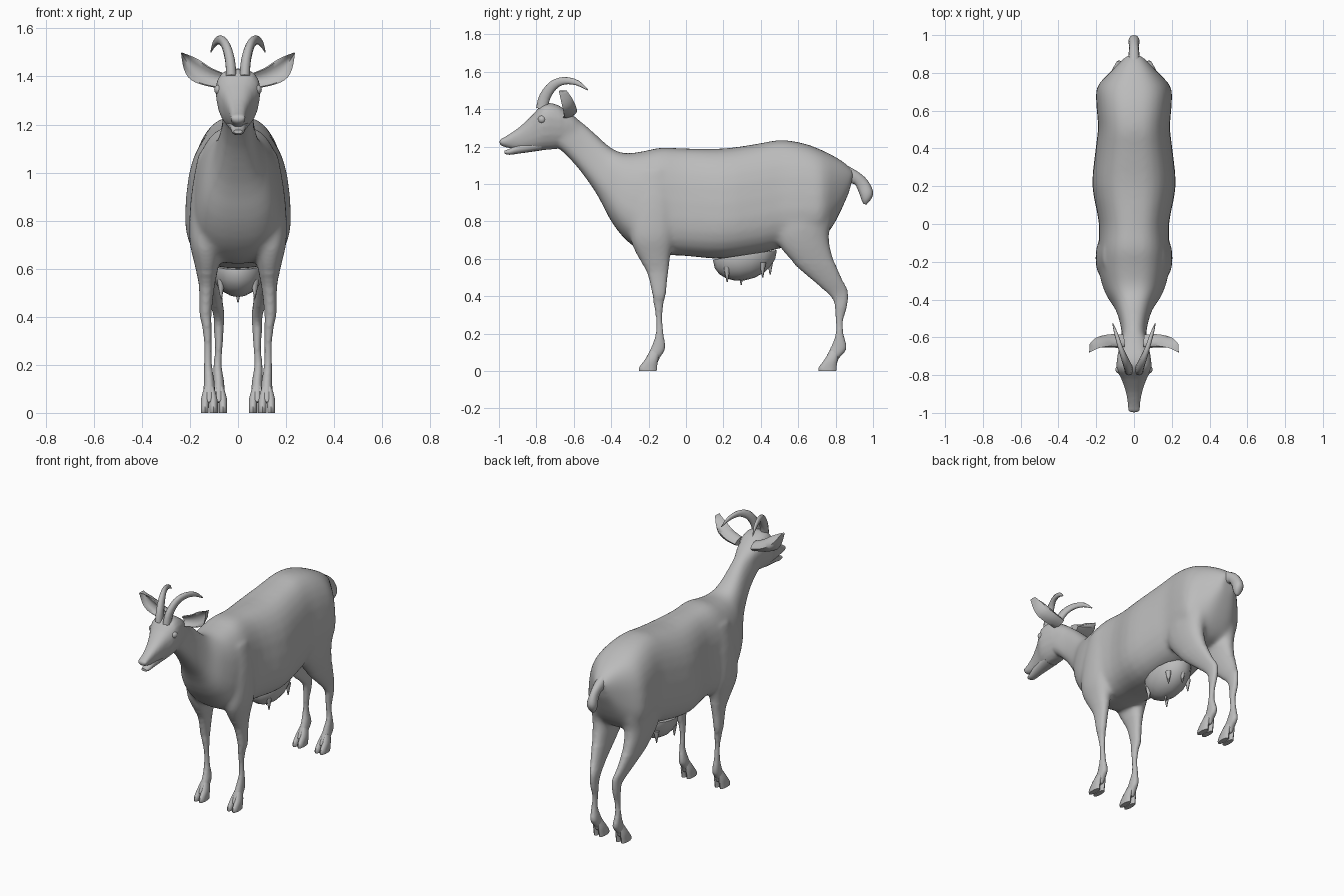
import bpy, bmesh, math
from mathutils import Vector

cube = bpy.data.objects.get("Cube")
if cube:
    bpy.data.objects.remove(cube)

coat = bpy.data.materials.new("coat grey")
coat.use_nodes = True
GREY = (0.5, 0.5, 0.5, 1)
coat.diffuse_color = GREY
coat.node_tree.nodes["Principled BSDF"].inputs["Base Color"].default_value = GREY


def pick(objects):
    bpy.ops.object.select_all(action='DESELECT')
    for obj in objects:
        obj.select_set(True)
    bpy.context.view_layer.objects.active = objects[0]


def finish(name, bm, angle=60):
    """Turn a bmesh into a smooth shaded, coloured object."""
    bmesh.ops.recalc_face_normals(bm, faces=bm.faces)
    mesh = bpy.data.meshes.new(name)
    bm.to_mesh(mesh)
    bm.free()
    mesh.materials.append(coat)
    obj = bpy.data.objects.new(name, mesh)
    bpy.context.collection.objects.link(obj)
    pick([obj])
    bpy.ops.object.shade_smooth_by_angle(angle=math.radians(angle))
    return obj


def spline(a, b, c, d, t):
    """Catmull-Rom blend between b and c."""
    return b + ((c - a) * t + (a * 2 - b * 5 + c * 4 - d) * t * t
                + (b * 3 - a - c * 3 + d) * t ** 3) * 0.5


def loft(name, rings, side=(1, 0, 0), sides=16, steps=3, cup=0.0, square=0.9, taper=0.0):
    """Skin through rings given as (edge point, opposite point, half width)."""
    side = Vector(side)
    last = len(rings) - 1
    smooth = []
    for i in range(last):
        four = [rings[max(0, min(last, i + k))] for k in (-1, 0, 1, 2)]
        for s in range(steps):
            smooth.append([spline(*(r[k] for r in four), s / steps) for k in range(3)])
    smooth.append(rings[-1])
    bm = bmesh.new()
    loops = []
    for a, b, width in smooth:
        loop = []
        for k in range(sides):
            ang = math.tau * k / sides
            c, s = math.cos(ang), math.sin(ang)
            c, s = (math.copysign(abs(v) ** square, v) for v in (c, s))
            loop.append(bm.verts.new((a + b) / 2 + (a - b) / 2 * c
                                     + side * (width * s * (1 + taper * c) - cup * c * c)))
        loops.append(loop)
    for low, high in zip(loops, loops[1:]):
        for k in range(sides):
            n = (k + 1) % sides
            bm.faces.new((low[k], low[n], high[n], high[k]))
    bm.faces.new(loops[0])
    bm.faces.new(loops[-1])
    return finish(name, bm)


def profile(rows, x=0):
    """Rings from side view rows: y, z, opposite y, opposite z, half width, extra x."""
    out = []
    for y, z, oy, oz, w, *dx in rows:
        px = x + (dx[0] if dx else 0)
        out.append((Vector((px, y, z)), Vector((px, oy, oz)), w))
    return out


# Trunk and neck, pear shaped in section
body = loft("body", profile([
    (-.62, 1.38, -.70, 1.21, .068), (-.52, 1.30, -.59, 1.10, .066),
    (-.41, 1.20, -.48, .95, .095), (-.33, 1.165, -.40, .80, .145),
    (-.23, 1.175, -.31, .69, .176), (-.13, 1.195, -.2, .63, .186),
    (0, 1.19, 0, .615, .182), (.2, 1.19, .2, .6, .217), (.38, 1.215, .4, .63, .2),
    (.5, 1.235, .52, .66, .187), (.62, 1.22, .64, .68, .196),
    (.73, 1.18, .73, .71, .19), (.84, 1.12, .80, .80, .11),
    (.90, 1.065, .87, .95, .045)]), sides=28, square=0.75, taper=-.12)
skin = [body]

# Head with a separate lower jaw
skin.append(loft("head", profile([
    (-.58, 1.35, -.61, 1.2, .06), (-.68, 1.42, -.67, 1.19, .082),
    (-.76, 1.43, -.77, 1.18, .09), (-.82, 1.37, -.83, 1.18, .064),
    (-.89, 1.305, -.89, 1.18, .042), (-.955, 1.26, -.94, 1.19, .032),
    (-.99, 1.24, -.985, 1.203, .03), (-1, 1.23, -.997, 1.215, .018)]),
    sides=20, square=.82, taper=.18))
loft("lower_jaw", profile([
    (-.78, 1.24, -.77, 1.18, .05), (-.89, 1.22, -.89, 1.163, .034),
    (-.94, 1.19, -.945, 1.156, .026), (-.97, 1.178, -.97, 1.162, .018)]))

# Short tail curling down
loft("tail", profile([
    (.84, 1.11, .85, 1.0, .035), (.92, 1.065, .9, 1.0, .028),
    (.97, 1.02, .92, .965, .025), (1, .96, .93, .94, .03),
    (.99, .92, .94, .91, .025), (.965, .89, .95, .893, .01)]), sides=12)

front_rows = [
    (-.24, 1.08, -.10, 1.08, .035, 0), (-.29, .9, -.06, .92, .06, .005),
    (-.30, .72, -.06, .74, .066, .008), (-.265, .62, -.08, .62, .052, 0),
    (-.21, .53, -.095, .53, .033, 0), (-.18, .41, -.108, .41, .025, .005),
    (-.175, .37, -.12, .36, .02, 0), (-.16, .28, -.127, .28, .016, -.005),
    (-.162, .2, -.12, .2, .017, -.005), (-.185, .13, -.11, .12, .023, -.01),
    (-.21, .08, -.14, .07, .024, -.01), (-.23, .045, -.15, .04, .02, -.01)]
hind_rows = [
    (.50, .98, .80, 1.0, .06, .02), (.46, .8, .79, .83, .085, .025),
    (.49, .68, .765, .72, .068, .035), (.59, .56, .79, .6, .046, .03),
    (.70, .465, .835, .49, .03, .015), (.78, .39, .865, .43, .023, 0),
    (.795, .34, .863, .35, .02, 0), (.80, .27, .84, .27, .016, 0),
    (.80, .2, .842, .2, .017, .005), (.775, .13, .86, .12, .023, 0),
    (.75, .08, .82, .07, .024, 0), (.73, .045, .81, .04, .02, 0)]
toe_rows = [
    (.06, .11, .11, .10, .012, .5), (.03, .06, .10, .06, .018, .9),
    (.0, .02, .095, .02, .017, 1), (0, 0, .093, 0, .017, 1)]


def mirror_x(rings, sign):
    flip = Vector((sign, 1, 1))
    return [(a * flip, b * flip, w) for a, b, w in rings]


for sign, label in ((1, "left"), (-1, "right")):
    # Legs, each ending in a cloven hoof
    for end, rows, x, toe_y in (("front", front_rows, .13, -.25),
                                ("hind", hind_rows, .08, .71)):
        skin.append(loft(f"{end}_leg_{label}", mirror_x(profile(rows, x), sign)))
        foot_x = x + rows[-1][-1]
        for toe, way in (("inner", -1), ("outer", 1)):
            shape = [(y + toe_y, z, oy + toe_y, oz, w, way * dx * .018)
                     for y, z, oy, oz, w, dx in toe_rows]
            loft(f"{end}_{toe}_hoof_{label}", mirror_x(profile(shape, foot_x), sign), sides=10)

    # Swept back horns, tapering along an arc
    horn = [(.028, -.77, 1.40, .032), (.033, -.755, 1.465, .03), (.05, -.71, 1.527, .026),
            (.073, -.65, 1.552, .02), (.095, -.58, 1.54, .014), (.113, -.525, 1.502, .003)]
    rings = []
    for i, (x, y, z, r) in enumerate(horn):
        before, after = horn[max(i - 1, 0)], horn[min(i + 1, len(horn) - 1)]
        run = Vector((0, after[1] - before[1], after[2] - before[2])).normalized()
        across = Vector((0, run.z, -run.y)) * r
        centre = Vector((x, y, z))
        rings.append((centre + across, centre - across, r * .7))
    loft(f"horn_{label}", mirror_x(rings, sign), sides=10)

    # Cupped leaf shaped ears: upper edge, lower edge, thickness
    ear = [((.05, -.605, 1.41), (.06, -.615, 1.35), .025),
           ((.11, -.605, 1.435), (.13, -.61, 1.36), .024),
           ((.155, -.61, 1.465), (.195, -.615, 1.385), .02),
           ((.195, -.62, 1.485), (.225, -.625, 1.43), .014),
           ((.235, -.64, 1.5), (.237, -.64, 1.497), .003)]
    rings = [(Vector(a), Vector(b), w) for a, b, w in ear]
    loft(f"ear_{label}", mirror_x(rings, sign), side=(0, 1, 0), sides=12, cup=.04)

    # Eyeball
    bm = bmesh.new()
    bmesh.ops.create_uvsphere(bm, u_segments=12, v_segments=8, radius=.022)
    bmesh.ops.translate(bm, vec=(sign * .077, -.77, 1.345), verts=bm.verts)
    finish(f"eye_{label}", bm)

# Fuse trunk, head and legs into one hide and soften the joints
pick(skin)
bpy.ops.object.join()
remesh = body.modifiers.new("fuse", 'REMESH')
remesh.mode = 'VOXEL'
remesh.voxel_size = .009
remesh.use_smooth_shade = True
bpy.ops.object.modifier_apply(modifier=remesh.name)
bm = bmesh.new()
bm.from_mesh(body.data)
joints = [v for v in bm.verts if v.co.z > .58 and v.co.y > -.67]
for verts, rounds in ((joints, 15), (bm.verts, 2)):
    for _ in range(rounds):
        bmesh.ops.smooth_vert(bm, verts=verts, factor=.5, use_axis_x=True,
                              use_axis_y=True, use_axis_z=True)
bm.to_mesh(body.data)
bm.free()

# Udder: a bowl with a tilted flat top
bm = bmesh.new()
bmesh.ops.create_uvsphere(bm, u_segments=14, v_segments=10, radius=1)
cut = bmesh.ops.bisect_plane(bm, geom=bm.verts[:] + bm.edges[:] + bm.faces[:],
                             plane_co=(0, 0, .05), plane_no=(0, 0, 1), clear_outer=True)
rim = [e for e in cut["geom_cut"] if isinstance(e, bmesh.types.BMEdge)]
bmesh.ops.contextual_create(bm, geom=rim)
for v in bm.verts:
    y = v.co.y * .17
    v.co = (v.co.x * .115, y + .315, v.co.z * .13 + .615 + y * .15)
finish("udder", bm, 40)

# Teats pointing down
for i, (x, y, z) in enumerate([(0, .295, .5), (-.07, .22, .515), (.07, .22, .515),
                               (-.075, .41, .54), (.075, .41, .54), (0, .45, .555)]):
    bm = bmesh.new()
    bmesh.ops.create_cone(bm, cap_ends=True, segments=8, radius1=.003, radius2=.018, depth=.08)
    bmesh.ops.translate(bm, vec=(x, y, z), verts=bm.verts)
    finish(f"teat_{i + 1}", bm)
